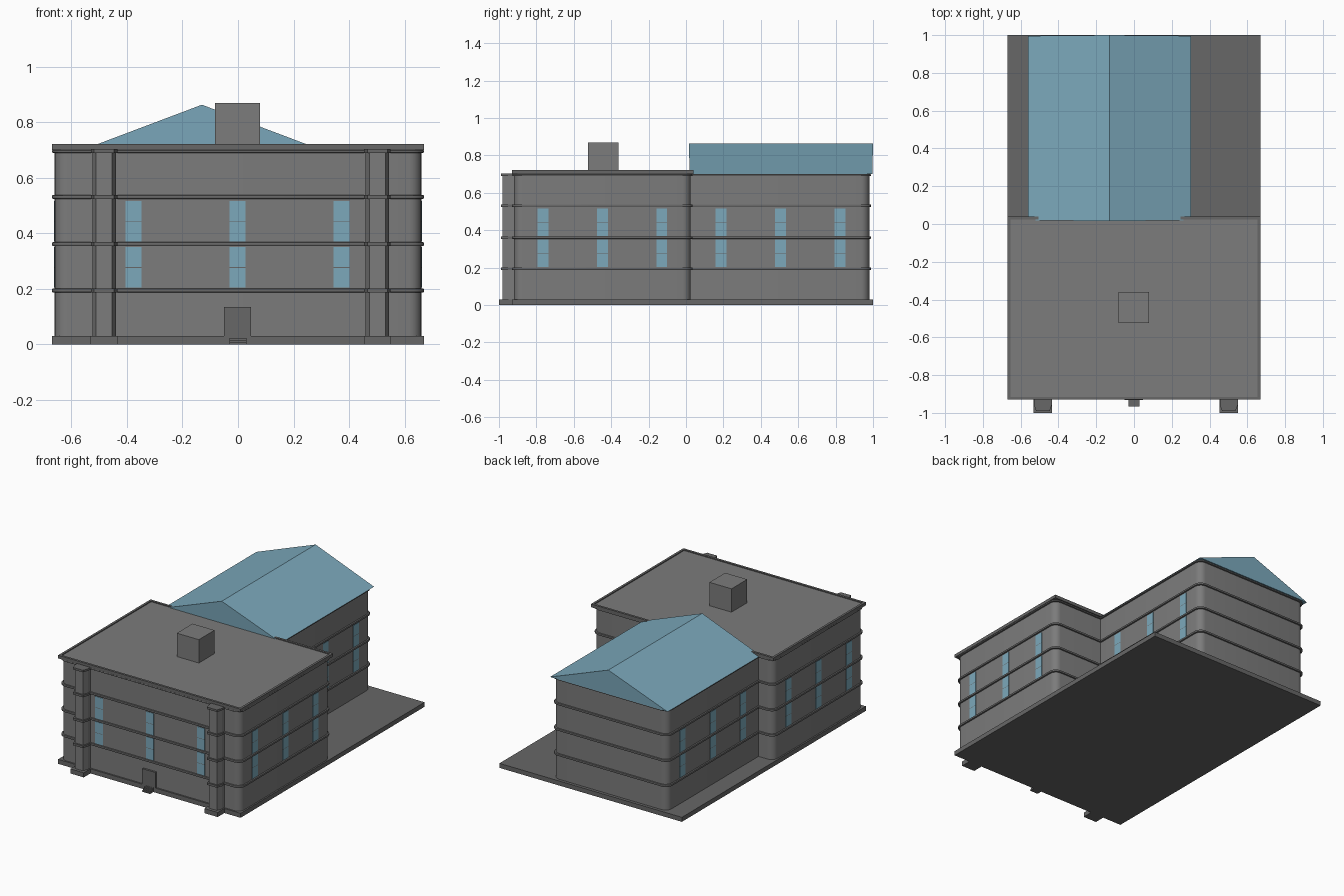
import bpy, bmesh, math

if "Cube" in bpy.data.objects:
    bpy.data.objects.remove(bpy.data.objects["Cube"])


def material(name, r, g, b):
    m = bpy.data.materials.new(name)
    m.diffuse_color = (r, g, b, 1)
    m.use_nodes = True
    m.node_tree.nodes["Principled BSDF"].inputs["Base Color"].default_value = m.diffuse_color
    return m


blue = material("blue", 0.20, 0.395, 0.50)
wall = material("wall_grey", 0.20, 0.20, 0.20)
trim = material("trim_grey", 0.135, 0.135, 0.135)


def prism(name, pts, z0, z1, mat=wall, bevel=0, smooth=False):
    """Extrude a plan outline (counter-clockwise) from z0 to z1."""
    bm = bmesh.new()
    face = bm.faces.new([bm.verts.new((x, y, z0)) for x, y in pts])
    top = bmesh.ops.extrude_face_region(bm, geom=[face])["geom"]
    bmesh.ops.translate(bm, vec=(0, 0, z1 - z0),
                        verts=[v for v in top if isinstance(v, bmesh.types.BMVert)])
    bmesh.ops.recalc_face_normals(bm, faces=bm.faces)
    if bevel:
        edges = [e for e in bm.edges if abs(e.verts[0].co.z - e.verts[1].co.z) < 1e-6]
        bmesh.ops.bevel(bm, geom=edges, offset=bevel, segments=2, profile=0.5, affect='EDGES')
    me = bpy.data.meshes.new(name)
    bm.to_mesh(me)
    bm.free()
    me.materials.append(mat)
    ob = bpy.data.objects.new(name, me)
    bpy.context.collection.objects.link(ob)
    if smooth:
        bpy.ops.object.select_all(action='DESELECT')
        ob.select_set(True)
        bpy.context.view_layer.objects.active = ob
        bpy.ops.object.shade_smooth_by_angle(angle=math.radians(35))
    return ob


def rect(x0, x1, y0, y1):
    return [(x0, y0), (x1, y0), (x1, y1), (x0, y1)]


def rounded(x0, x1, y0, y1, r, n=6):
    pts = []
    for k, (cx, cy) in enumerate(rect(x0 + r, x1 - r, y0 + r, y1 - r)):
        for i in range(n + 1):
            a = math.pi + (k + i / n) * math.pi / 2
            pts.append((cx + r * math.cos(a), cy + r * math.sin(a)))
    return pts


def box(name, x0, x1, y0, y1, z0, z1, mat=wall):
    return prism(name, rect(x0, x1, y0, y1), z0, z1, mat)


BANDS = [(0.187, 0.201), (0.354, 0.368), (0.524, 0.538), (0.69, 0.7035)]
STOREYS = [(0.204, 0.35), (0.37, 0.517)]

# Ground plate
box("ground_plate", -0.67, 0.67, -0.93, 1.0, 0, 0.03, trim)

# Two wings with rounded corners and string courses
for name, (x0, x1, y0, y1) in {"front_wing": (-0.66, 0.66, -0.92, 0.025),
                               "rear_wing": (-0.55, 0.29, -0.02, 0.98)}.items():
    prism(name + "_walls", rounded(x0, x1, y0, y1, 0.045), 0.02, 0.699, smooth=True)
    for i, (z0, z1) in enumerate(BANDS):
        prism(f"{name}_band_{i}", rounded(x0 - .01, x1 + .01, y0 - .01, y1 + .01, 0.05),
              z0, min(z1, 0.70), trim, bevel=0.004, smooth=True)

# Flat roof: dark slab, lighter deck, raised rim and roof box
box("roof_slab", -0.67, 0.67, -0.93, 0.04, 0.70, 0.713, trim)
box("roof_deck", -0.655, 0.655, -0.915, 0.025, 0.708, 0.715)
for s in (-1, 1):
    a, b = sorted((s * 0.67, s * 0.655))
    box("roof_rim_side", a, b, -0.93, 0.04, 0.713, 0.721, trim)
box("roof_rim_front", -0.655, 0.655, -0.93, -0.915, 0.713, 0.721, trim)
box("roof_rim_back", -0.655, 0.655, 0.025, 0.04, 0.713, 0.721, trim)
box("roof_box", -0.082, 0.08, -0.525, -0.36, 0.71, 0.87)

# Gabled roof on the rear wing
roof = box("gable_roof", -0.56, 0.30, 0.02, 0.993, 0.702, 0.704, blue)
bm = bmesh.new()
ends = [[bm.verts.new(p) for p in ((-0.562, y, 0.70), (0.302, y, 0.70), (-0.13, yr, 0.863))]
        for y, yr in ((0.02, 0.015), (0.996, 1.0))]
bm.faces.new(ends[0])
bm.faces.new(ends[1])
for i in range(3):
    j = (i + 1) % 3
    bm.faces.new((ends[0][i], ends[0][j], ends[1][j], ends[1][i]))
bmesh.ops.recalc_face_normals(bm, faces=bm.faces)
bm.to_mesh(roof.data)
bm.free()

# Front pilasters: chamfered shaft, plinth and band blocks
for side, cx in (("left", -0.482), ("right", 0.502)):
    prism(f"pilaster_{side}", [(cx - .042, -0.90), (cx - .042, -0.945), (cx - .029, -0.98),
                               (cx + .029, -0.98), (cx + .042, -0.945), (cx + .042, -0.90)],
          0.02, 0.699)
    box(f"pilaster_plinth_{side}", cx - .049, cx + .049, -1.0, -0.90, 0, 0.0305, trim)
    for i, (z0, z1) in enumerate(BANDS):
        prism(f"pilaster_band_{side}_{i}",
              [(cx - .048, -0.90), (cx - .048, -0.955), (cx - .036, -0.99),
               (cx + .036, -0.99), (cx + .048, -0.955), (cx + .048, -0.90)], z0, z1, trim)

# Door and steps
box("door", -0.05, 0.047, -0.933, -0.90, 0.03, 0.135, trim)
for i in range(4):
    box(f"step_{i}", -0.03, 0.03, -0.965 + i * 0.01, -0.92, 0, 0.0075 * (i + 1), trim)


# Windows: two panes on each of two storeys, split by a thin bar
def window(name, x0, x1, y0, y1):
    for s, (z0, z1) in enumerate(STOREYS):
        mid = (z0 + z1) / 2
        box(f"{name}_{s}_lower", x0, x1, y0, y1, z0, mid - 0.0015, blue)
        box(f"{name}_{s}_bar", x0, x1, y0, y1, mid - 0.0015, mid + 0.0015, trim)
        box(f"{name}_{s}_upper", x0, x1, y0, y1, mid + 0.0015, z1, blue)


for x in (-0.376, -0.002, 0.372):
    window("front_window", x - .029, x + .029, -0.9225, -0.91)
for ys, xl, xr in (((-0.765, -0.447, -0.13), -0.66, 0.66),
                   ((0.188, 0.505, 0.823), -0.55, 0.29)):
    for y in ys:
        window("left_window", xl - .0025, xl + .01, y - .029, y + .029)
        window("right_window", xr - .01, xr + .0025, y - .029, y + .029)
